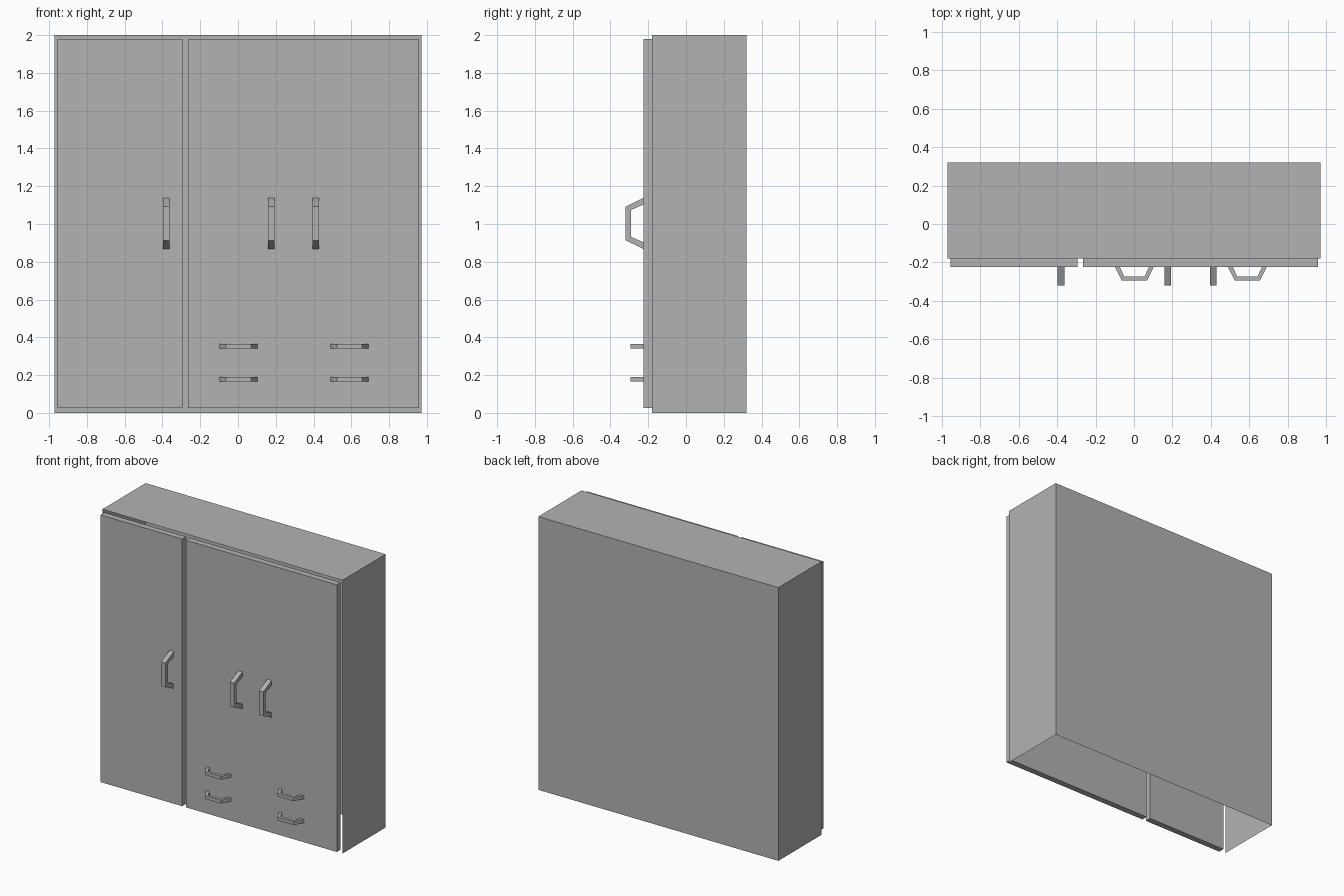
import bpy
import bmesh

cube = bpy.data.objects.get("Cube")
if cube:
    bpy.data.objects.remove(cube, do_unlink=True)

# One plain grey finish
GREY = (0.45, 0.45, 0.45, 1)
grey = bpy.data.materials.new("plain_grey")
grey.use_nodes = True
grey.diffuse_color = GREY
grey.node_tree.nodes["Principled BSDF"].inputs["Base Color"].default_value = GREY

FRONT = -0.18        # open front edge of the carcass
DOOR_FACE = -0.225   # outer face of the doors


def finish(bm, name):
    mesh = bpy.data.meshes.new(name)
    bm.to_mesh(mesh)
    bm.free()
    mesh.materials.append(grey)
    obj = bpy.data.objects.new(name, mesh)
    bpy.context.collection.objects.link(obj)
    return obj


def box_mesh(low, high):
    bm = bmesh.new()
    bmesh.ops.create_cube(bm, size=1)
    for v in bm.verts:
        v.co = [(a + b) / 2 + c * (b - a) for a, b, c in zip(low, high, v.co)]
    bm.normal_update()
    return bm


def handle(name, center, width, half, depth, thick, vertical):
    """Bent bar: a trapezoid bracket profile extruded to the bar width."""
    slant = half - half * 0.34
    outer = [(-half, 0), (-slant, depth), (slant, depth), (half, 0)]
    foot, inner = half - thick * 1.25, slant - thick * 0.65
    inside = [(-foot, 0), (-inner, depth - thick),
              (inner, depth - thick), (foot, 0)]
    cx, cz = center

    def place(along, out, side):
        y = DOOR_FACE - out
        if vertical:
            return (cx + side, y, cz + along)
        return (cx + along, y, cz + side)

    bm = bmesh.new()
    profile = [bm.verts.new(place(a, d, -width / 2))
               for a, d in outer + inside[::-1]]
    # Three quads across the bracket, then extruded sideways
    faces = [bm.faces.new((profile[i], profile[i + 1],
                           profile[6 - i], profile[7 - i])) for i in range(3)]
    grown = bmesh.ops.extrude_face_region(bm, geom=faces, use_keep_orig=True)
    shift = (width, 0, 0) if vertical else (0, 0, width)
    bmesh.ops.translate(bm, vec=shift, verts=[
        g for g in grown["geom"] if isinstance(g, bmesh.types.BMVert)])
    bmesh.ops.recalc_face_normals(bm, faces=bm.faces)
    finish(bm, name)


# Carcass: thin shell, open at the front and the bottom
shell = box_mesh((-0.972, FRONT, 0), (0.972, 0.32, 2))
openings = [f for f in shell.faces if f.normal.y < -0.5 or f.normal.z < -0.5]
bmesh.ops.delete(shell, geom=openings, context='FACES')
finish(shell, "carcass")

# Front panels
for name, x0, x1 in (("narrow_door", -0.955, -0.295),
                     ("wide_front", -0.265, 0.958)):
    finish(box_mesh((x0, DOOR_FACE, 0.025), (x1, FRONT, 1.98)), name)

# Upright door handles
for i, x in enumerate((-0.38, 0.176, 0.412)):
    handle(f"door_handle_{i + 1}", (x, 1.003), 0.034, 0.135, 0.095, 0.028, True)

# Level drawer handles, two columns of two
for column, x in (("right", 0.002), ("left", 0.59)):
    for row, z in (("lower", 0.179), ("upper", 0.354)):
        handle(f"{column}_{row}_drawer_handle", (x, z),
               0.024, 0.1, 0.068, 0.02, False)
